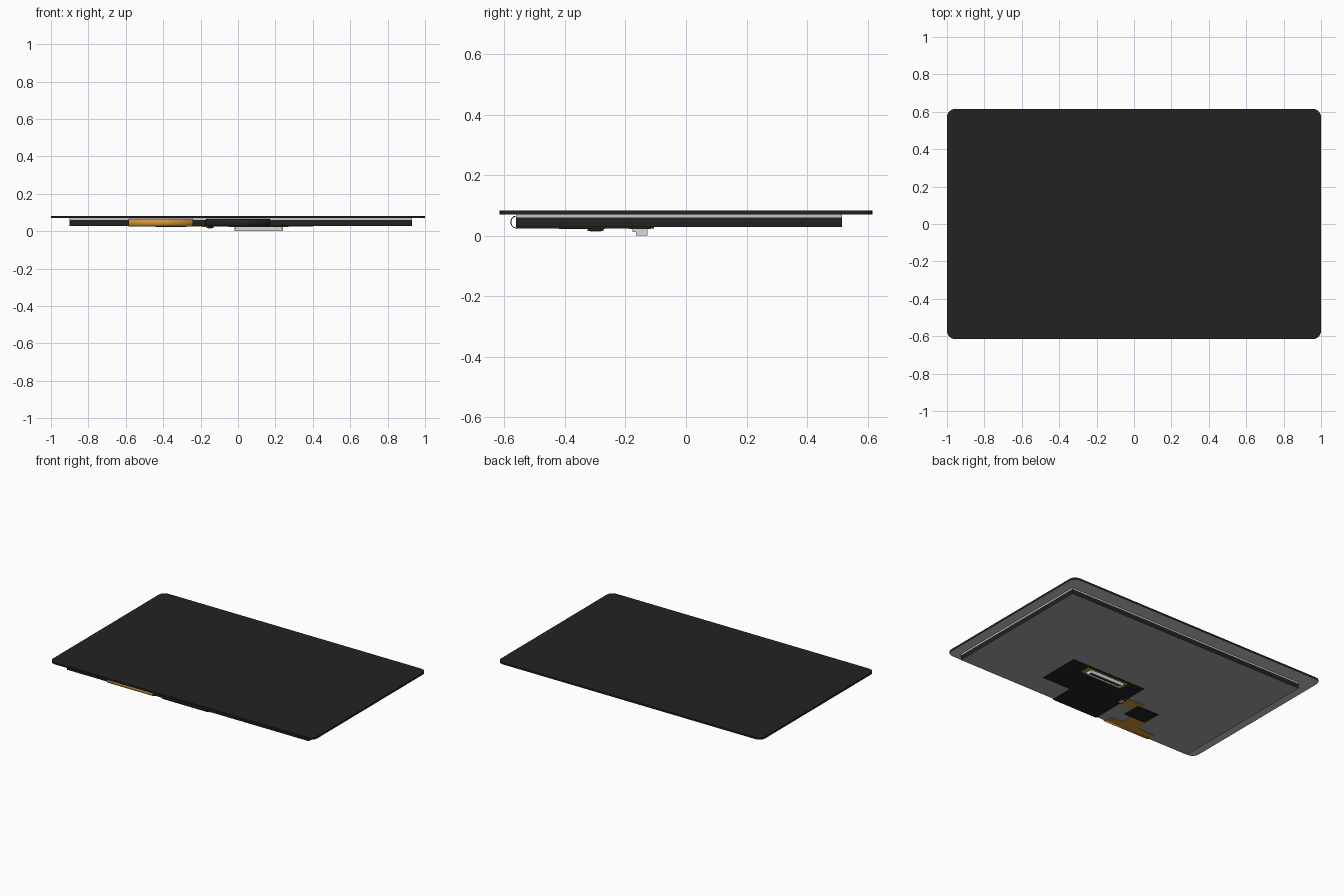
import bpy, bmesh, math

cube = bpy.data.objects.get("Cube")
if cube:
    bpy.data.objects.remove(cube, do_unlink=True)


def material(name, colour):
    m = bpy.data.materials.new(name)
    m.use_nodes = True
    m.diffuse_color = (*colour, 1)
    m.node_tree.nodes["Principled BSDF"].inputs["Base Color"].default_value = (*colour, 1)
    return m


BLACK = material("black", (0.016, 0.016, 0.016))
GREY = material("back grey", (0.38, 0.385, 0.4))
PALE = material("pale grey", (0.6, 0.58, 0.57))
AMBER = material("amber film", (0.66, 0.31, 0.04))
WHITE = material("connector white", (0.7, 0.7, 0.7))


def finish(name, bm, mats):
    bmesh.ops.recalc_face_normals(bm, faces=bm.faces)
    mesh = bpy.data.meshes.new(name)
    bm.to_mesh(mesh)
    bm.free()
    for m in mats:
        mesh.materials.append(m)
    ob = bpy.data.objects.new(name, mesh)
    bpy.context.collection.objects.link(ob)
    return ob


def prism(name, outline, z0, z1, *mats, under=False):
    """Extrude an xy outline upward; the second material goes on the underside."""
    bm = bmesh.new()
    base = bm.faces.new([bm.verts.new((x, y, z0)) for x, y in outline])
    top = bmesh.ops.extrude_face_region(bm, geom=[base], use_keep_orig=True)
    for v in top["geom"]:
        if isinstance(v, bmesh.types.BMVert):
            v.co.z = z1
    if under:
        base.material_index = 1
    return finish(name, bm, mats)


def rect(x0, x1, y0, y1):
    return [(x0, y0), (x1, y0), (x1, y1), (x0, y1)]


def box(name, x, y, z, *mats, **kw):
    return prism(name, rect(*x, *y), *z, *mats, **kw)


def rounded(hx, hy, r, steps=8):
    pts = []
    for corner, (sx, sy) in enumerate([(1, 1), (-1, 1), (-1, -1), (1, -1)]):
        for i in range(steps + 1):
            a = math.pi / 2 * (corner + i / steps)
            pts.append((sx * (hx - r) + r * math.cos(a), sy * (hy - r) + r * math.sin(a)))
    return pts


def wrap(name, x0, x1, mat):
    """Thin film that curls round the front edge, from the back to the cover."""
    bm = bmesh.new()
    rows = []
    for x in (x0, x1):
        row = [bm.verts.new((x, -0.55, 0.0255))]
        for i in range(11):
            a = math.pi * i / 10
            row.append(bm.verts.new((x, -0.562 - 0.016 * math.sin(a),
                                     0.045 - 0.0195 * math.cos(a))))
        rows.append(row)
    for i in range(11):
        bm.faces.new((rows[0][i], rows[1][i], rows[1][i + 1], rows[0][i + 1]))
    ob = finish(name, bm, [mat])
    mod = ob.modifiers.new("film thickness", "SOLIDIFY")
    mod.thickness = 0.003
    mod.offset = 0
    for p in ob.data.polygons:
        p.use_smooth = True


# Cover glass with a pale underside border
prism("cover_glass", rounded(1, 0.6155, 0.045), 0.07, 0.0825, BLACK, PALE, under=True)

# Display module and the adhesive layer above it
box("adhesive_layer", (-0.9, 0.93), (-0.562, 0.515), (0.06, 0.07), PALE)
box("display_module", (-0.9, 0.93), (-0.562, 0.515), (0.028, 0.06), BLACK, GREY, under=True)

# Black driver board, wrapped round the front edge
board = [(-0.17, -0.56), (0.18, -0.56), (0.18, -0.4), (0.4, -0.4),
         (0.4, -0.105), (-0.17, -0.105)]
prism("driver_board", board, 0.024, 0.0285, BLACK)
wrap("driver_board_wrap", -0.17, 0.17, BLACK)

# Amber touch film: wide foot, neck and side tail
foot = [(-0.585, -0.56), (-0.24, -0.56), (-0.24, -0.51), (-0.33, -0.5), (-0.33, -0.34),
        (-0.172, -0.34), (-0.172, -0.26), (-0.3, -0.26), (-0.3, -0.3),
        (-0.45, -0.3), (-0.45, -0.5), (-0.585, -0.51)]
prism("touch_film", foot, 0.025, 0.0285, AMBER)
wrap("touch_film_wrap", -0.585, -0.24, AMBER)
box("touch_chip_cover", (-0.44, -0.275), (-0.42, -0.29), (0.0225, 0.026), BLACK)

# Small touch connector
box("touch_connector", (-0.168, -0.13), (-0.326, -0.272), (0.016, 0.025), BLACK)
box("touch_connector_face", (-0.16, -0.138), (-0.317, -0.281), (0.0145, 0.017), WHITE)
box("touch_film_tail", (-0.19, -0.16), (-0.33, -0.268), (0.022, 0.0265), AMBER)

# Main connector: amber pad, shell walls, dark slot and contact bar
box("connector_pad", (-0.05, 0.27), (-0.188, -0.116), (0.0225, 0.025), AMBER)
box("connector_base", (-0.02, 0.24), (-0.165, -0.127), (0.01, 0.024), WHITE)
box("connector_slot", (-0.012, 0.232), (-0.158, -0.134), (0.0085, 0.0105), BLACK)
for side, y in (("front", -0.165), ("back", -0.134)):
    box("connector_wall_" + side, (-0.02, 0.24), (y, y + 0.007), (0, 0.011), WHITE)
for side, x in (("right", -0.02), ("left", 0.232)):
    box("connector_wall_" + side, (x, x + 0.008), (-0.165, -0.127), (0, 0.011), WHITE)
    box("connector_tab_" + side, (x, x + 0.008), (-0.176, -0.164), (0.012, 0.024), WHITE)
